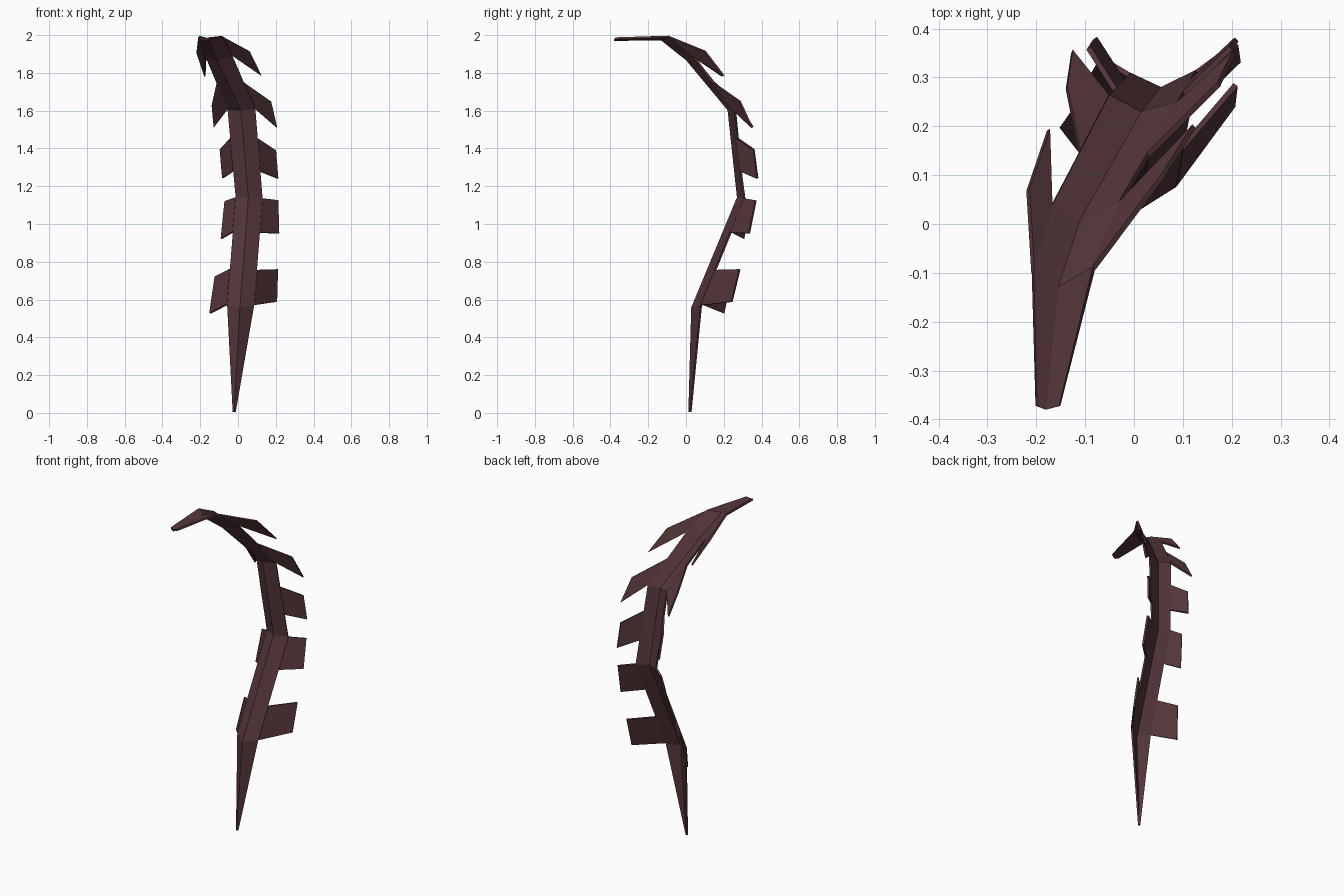
import bpy
from mathutils import Vector

cube = bpy.data.objects.get("Cube")
if cube:
    bpy.data.objects.remove(cube, do_unlink=True)

THICKNESS = 0.011

# One dark plum colour for the whole feather
plum = bpy.data.materials.new("dark_plum")
plum.use_nodes = True
colour = (0.088, 0.036, 0.042, 1)
plum.diffuse_color = colour
plum.node_tree.nodes["Principled BSDF"].inputs["Base Color"].default_value = colour


def make_sheet(name, points, faces):
    """Build a flat-shaded sheet and give it a small thickness."""
    mesh = bpy.data.meshes.new(name)
    mesh.from_pydata([tuple(p) for p in points], [], faces)
    mesh.materials.append(plum)
    mesh.update()
    sheet = bpy.data.objects.new(name, mesh)
    bpy.context.collection.objects.link(sheet)
    solid = sheet.modifiers.new("thickness", "SOLIDIFY")
    solid.thickness = THICKNESS
    solid.offset = 0
    return sheet


# Shaft sections from bottom point to top end: right edge, front ridge, left edge
sections = [
    [(-.025, .025, .005), (-.02, .018, .005), (-.015, .025, .005)],
    [(-.055, .08, .575), (.01, .033, .557), (.083, .08, .57)],
    [(-.01, .305, 1.14), (.055, .275, 1.14), (.128, .31, 1.135)],
    [(-.053, .26, 1.61), (.015, .225, 1.605), (.09, .245, 1.61)],
    [(-.17, .035, 1.89), (-.11, .005, 1.87), (-.03, .04, 1.89)],
    [(-.207, -.095, 1.992), (-.155, -.13, 1.977), (-.082, -.09, 1.992)],
    [(-.2, -.372, 1.983), (-.18, -.38, 1.975), (-.152, -.372, 1.983)],
]
RIGHT, RIDGE, LEFT = range(3)

# Channel-shaped shaft: two strips of faces that meet at the front ridge
shaft_points = [point for section in sections for point in section]
shaft_faces = []
for row in range(len(sections) - 1):
    for column in (RIGHT, RIDGE):
        a = row * 3 + column
        shaft_faces.append((a, a + 1, a + 4, a + 3))
make_sheet("shaft", shaft_points, shaft_faces)


def edge_point(side, position):
    """Point on a shaft edge, measured in sections from the bottom."""
    row = min(int(position), len(sections) - 2)
    start = Vector(sections[row][side])
    end = Vector(sections[row + 1][side])
    return start.lerp(end, position - row)


# Barbs: lower and upper root position, then outer corner and tip per side
barbs = {
    "bottom": (1, 1.33, {
        RIGHT: [(-.12, .24, .72), (-.148, .2, .527)],
        LEFT: [(.208, .285, .76), (.203, .243, .588)]}),
    "lower": (1.68, 2, {
        RIGHT: [(-.068, .34, 1.12), (-.088, .305, .922)],
        LEFT: [(.21, .37, 1.125), (.215, .335, .95)]}),
    "middle": (2.3, 2.67, {
        RIGHT: [(-.093, .36, 1.395), (-.08, .38, 1.243)],
        LEFT: [(.198, .36, 1.39), (.21, .378, 1.24)]}),
    "upper": (3, 3.5, {
        RIGHT: [(-.138, .28, 1.63), (-.127, .353, 1.513)],
        LEFT: [(.173, .285, 1.65), (.205, .35, 1.51)]}),
    "top": (4, 5, {
        RIGHT: [(-.217, .07, 1.91), (-.175, .193, 1.783)],
        LEFT: [(.06, .1, 1.915), (.123, .2, 1.785)]}),
}

for level, (low, high, sides) in barbs.items():
    for side, (outer, tip) in sides.items():
        side_name = "right" if side == RIGHT else "left"
        corners = [edge_point(side, low), edge_point(side, high), outer, tip]
        make_sheet(f"{level}_{side_name}_barb", corners, [(0, 1, 2, 3)])
